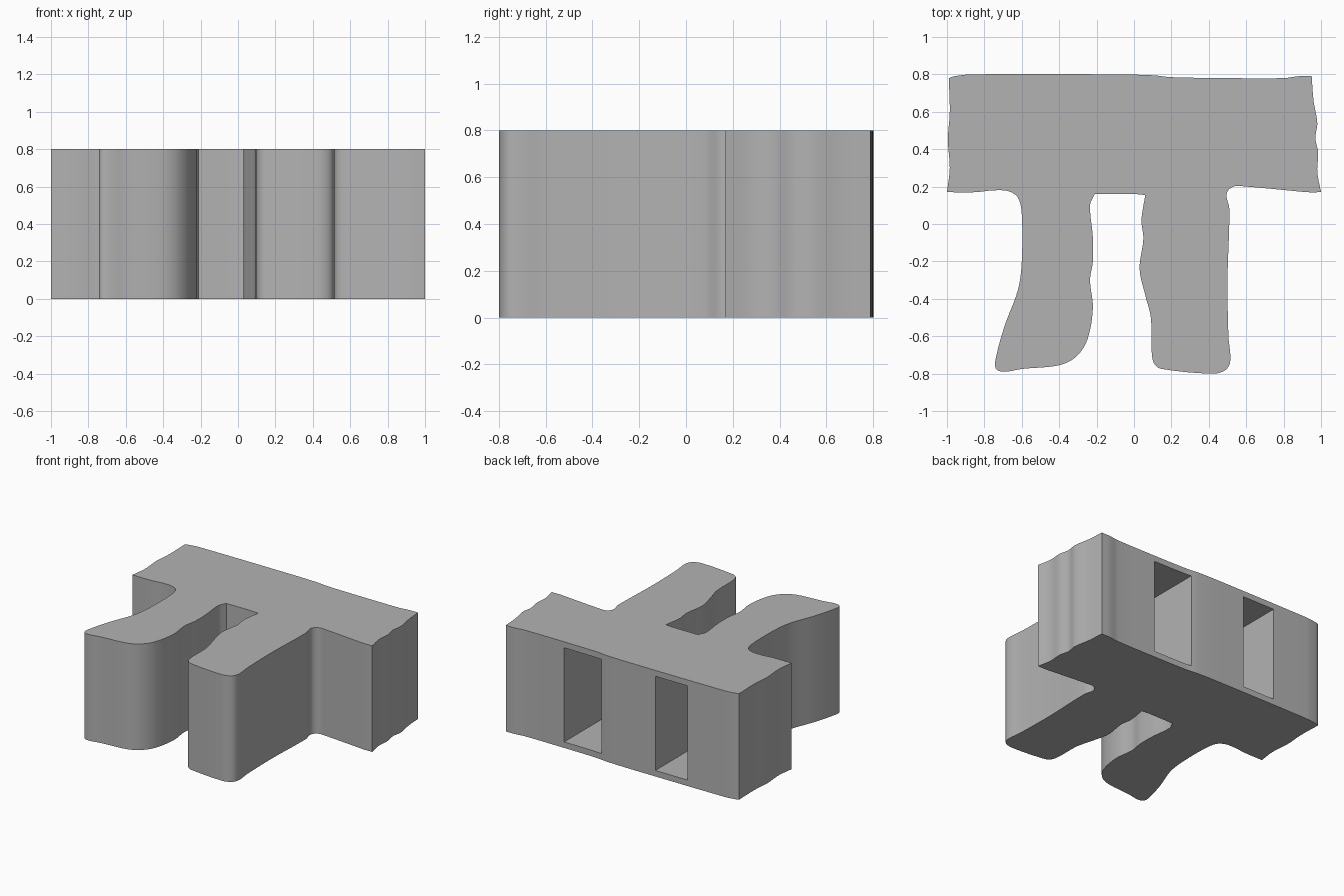
import bpy
import bmesh
from math import radians
from mathutils import Vector
from mathutils.geometry import interpolate_bezier

HEIGHT = 0.8

default_cube = bpy.data.objects.get("Cube")
if default_cube:
    bpy.data.objects.remove(default_cube, do_unlink=True)

# Wavy outline edges, each a smooth run between two sharp corners
back_edge = [(-.99, .78), (-.96, .79), (-.87, .8), (-.1, .8), (.1, .795),
             (.2, .785), (.5, .78), (.8, .78), (.88, .79), (.95, .79)]
left_end = [(.95, .79), (.96, .66), (.98, .54), (.97, .46), (.985, .38),
            (.98, .28), (1, .17)]
left_leg = [(1, .17), (.93, .17), (.82, .18), (.6, .2), (.53, .2), (.495, .16),
            (.51, .08), (.5, -.3), (.505, -.6), (.515, -.73), (.49, -.78),
            (.42, -.8), (.15, -.775), (.11, -.75), (.095, -.69), (.09, -.5),
            (.06, -.38), (.03, -.24), (.05, -.08), (.04, .02), (.06, .155)]
gap_edge = [(.06, .155), (0, .16), (-.21, .16)]
right_leg = [(-.21, .16), (-.235, .1), (-.22, -.07), (-.22, -.2), (-.235, -.3),
             (-.22, -.45), (-.25, -.62), (-.31, -.71), (-.4, -.755), (-.6, -.775),
             (-.7, -.79), (-.74, -.77), (-.735, -.7), (-.69, -.54), (-.62, -.35),
             (-.6, -.2), (-.6, .05), (-.62, .14), (-.67, .175), (-.75, .18),
             (-.85, .17), (-1, .17)]
right_end = [(-1, .17), (-.985, .3), (-.995, .45), (-.985, .6), (-.99, .78)]


def smooth_run(points, steps=6):
    """Sample a soft curve through the points, leaving out the last one."""
    pts = [Vector((x, y, 0)) for x, y in points]
    last = len(pts) - 1
    tangents = [(pts[min(i + 1, last)] - pts[max(i - 1, 0)]).normalized()
                for i in range(len(pts))]
    samples = []
    for i in range(last):
        a, b = pts[i], pts[i + 1]
        reach = (b - a).length / 3
        samples += interpolate_bezier(a, a + tangents[i] * reach,
                                      b - tangents[i + 1] * reach, b, steps + 1)[:-1]
    return samples


def extrude_outline(name, outline, bottom, top):
    """Make a closed prism from an outline in plan."""
    bm = bmesh.new()
    base = bm.faces.new([bm.verts.new((p.x, p.y, bottom)) for p in outline])
    extruded = bmesh.ops.extrude_face_region(bm, geom=[base])["geom"]
    moved = [v for v in extruded if isinstance(v, bmesh.types.BMVert)]
    bmesh.ops.translate(bm, verts=moved, vec=(0, 0, top - bottom))
    bmesh.ops.recalc_face_normals(bm, faces=bm.faces)
    mesh = bpy.data.meshes.new(name)
    bm.to_mesh(mesh)
    bm.free()
    obj = bpy.data.objects.new(name, mesh)
    bpy.context.collection.objects.link(obj)
    return obj


def cut_slot(body, x_min, x_max, y_front):
    """Cut a rectangular pocket running from the back into a leg."""
    wall, y_back = 0.045, 1
    corners = [Vector((x_min, y_front, 0)), Vector((x_max, y_front, 0)),
               Vector((x_max, y_back, 0)), Vector((x_min, y_back, 0))]
    cutter = extrude_outline("slot_cutter", corners, wall, HEIGHT - wall)
    cutter.hide_render = True
    cut = body.modifiers.new("slot", "BOOLEAN")
    cut.operation = "DIFFERENCE"
    cut.solver = "EXACT"
    cut.object = cutter
    bpy.context.view_layer.objects.active = body
    bpy.ops.object.modifier_apply(modifier=cut.name)
    bpy.data.objects.remove(cutter, do_unlink=True)


# Two-legged block
outline = []
for run in (back_edge, left_end, left_leg, gap_edge, right_leg, right_end):
    outline += smooth_run(run)
block = extrude_outline("two_legged_block", outline, 0, HEIGHT)

# Deep slots opening at the back, one down each leg
cut_slot(block, .15, .47, -.72)
cut_slot(block, -.575, -.305, -.66)

# Grey material
grey = bpy.data.materials.new("plain_grey")
grey.use_nodes = True
colour = (.45, .45, .45, 1)
grey.diffuse_color = colour
grey.node_tree.nodes["Principled BSDF"].inputs["Base Color"].default_value = colour
block.data.materials.clear()
block.data.materials.append(grey)

# Soft walls with crisp corners
bpy.ops.object.select_all(action="DESELECT")
block.select_set(True)
bpy.context.view_layer.objects.active = block
bpy.ops.object.shade_smooth_by_angle(angle=radians(30))
